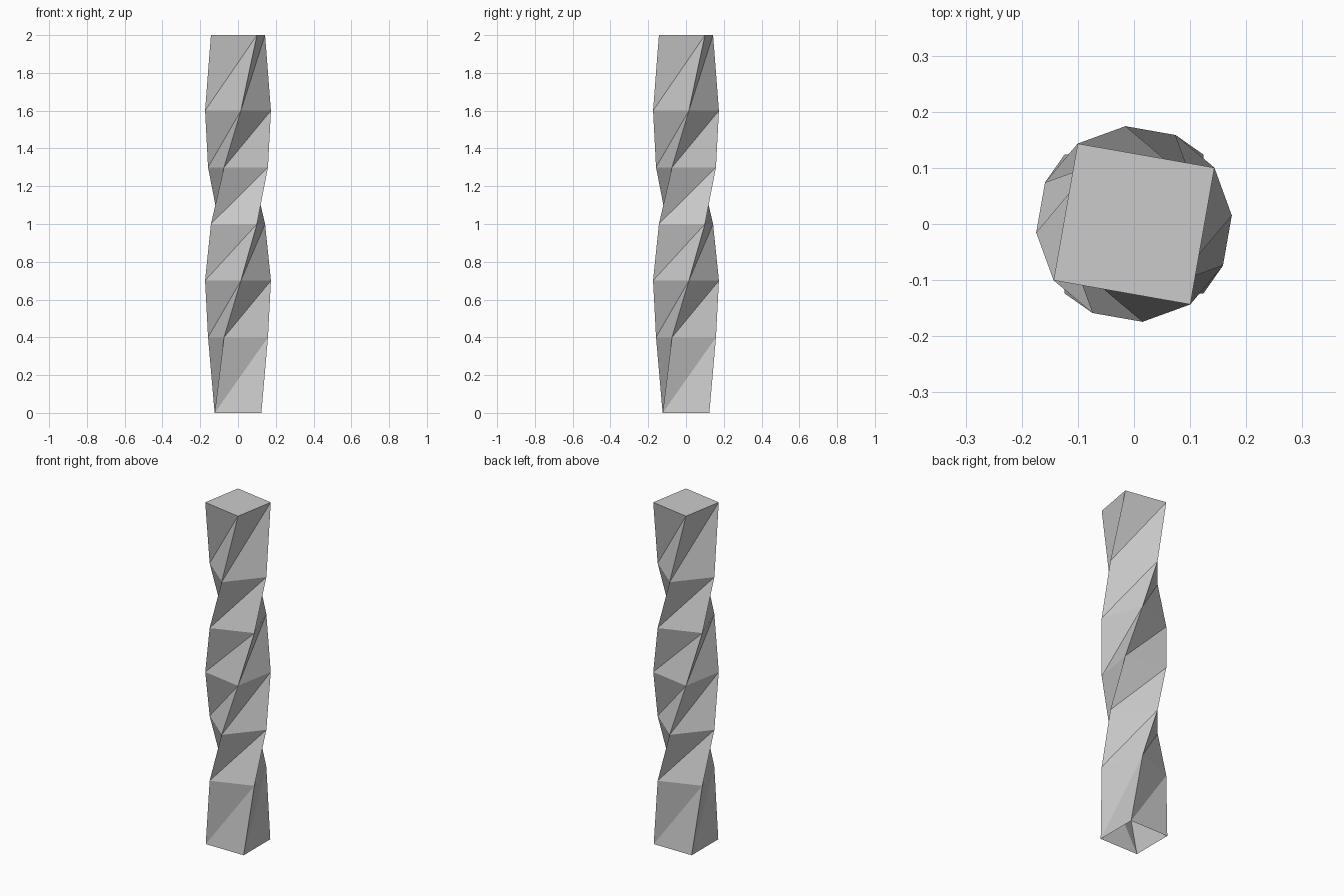
import bpy, bmesh
from math import cos, sin, radians

if "Cube" in bpy.data.objects:
    bpy.data.objects.remove(bpy.data.objects["Cube"])

RADIUS = 0.175
# height and turn (degrees) of each square section
SECTIONS = [(0, 225), (0.4, 245), (0.7, 275), (1.0, 305),
            (1.3, 335), (1.6, 365), (2.0, 395)]

bm = bmesh.new()

# square rings, each turned further than the one below
rings = [[bm.verts.new((RADIUS * cos(radians(a + 90 * i)),
                        RADIUS * sin(radians(a + 90 * i)), z))
          for i in range(4)] for z, a in SECTIONS]

# twisted sides, split along the inward-folding diagonal
for low, up in zip(rings, rings[1:]):
    for i in range(4):
        j = (i + 1) % 4
        bm.faces.new((low[i], low[j], up[j]))
        bm.faces.new((low[i], up[j], up[i]))

# top cap; the underside is open
bm.faces.new(rings[-1])

mesh = bpy.data.meshes.new("twisted_column")
bm.to_mesh(mesh)
bm.free()
column = bpy.data.objects.new("twisted_column", mesh)
bpy.context.collection.objects.link(column)
